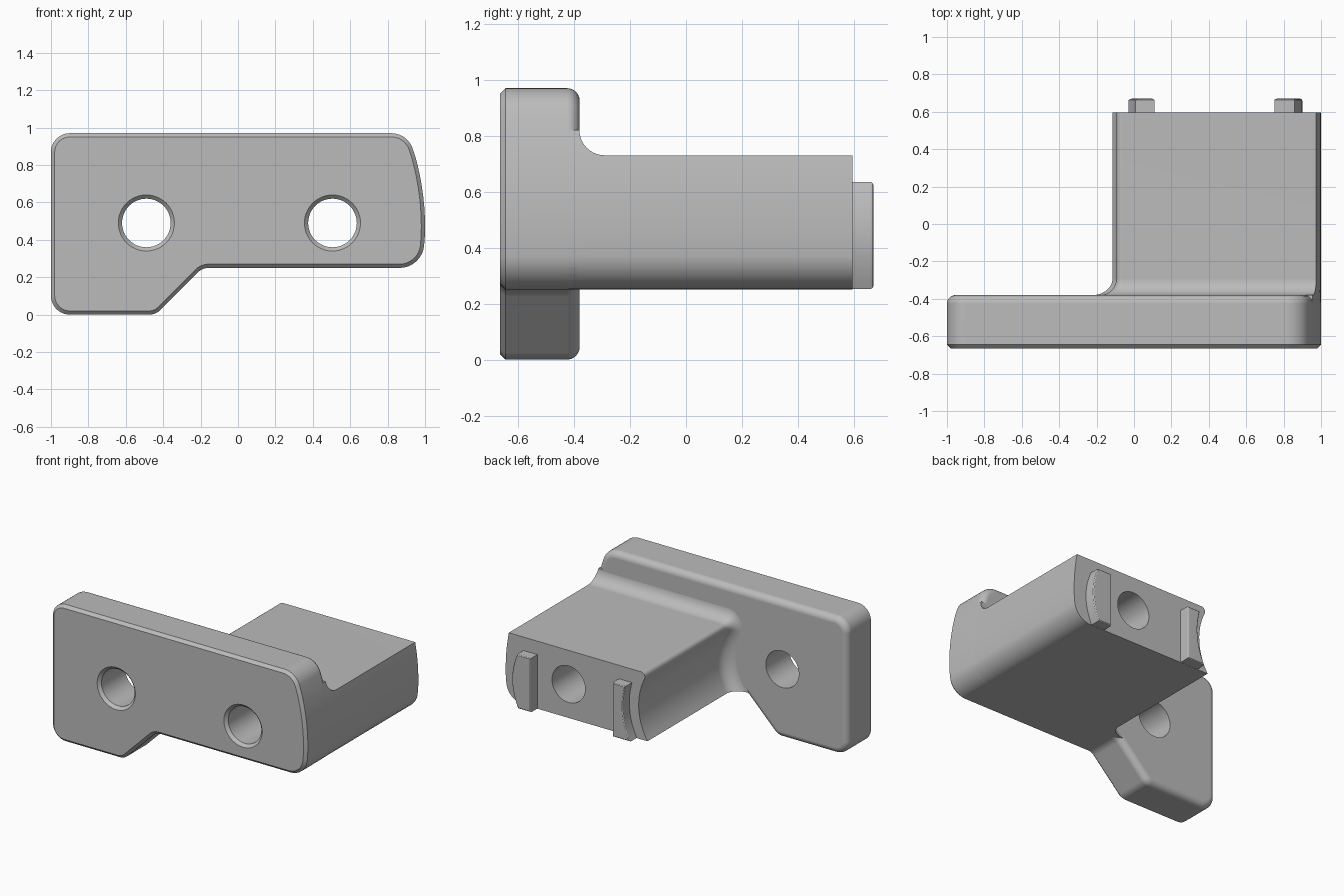
import bpy, bmesh
from math import sin, cos, pi, sqrt, asin, atan2
from mathutils import Vector

cube = bpy.data.objects.get("Cube")
if cube:
    bpy.data.objects.remove(cube, do_unlink=True)

grey = bpy.data.materials.new("plain grey")
grey.use_nodes = True
colour = (0.5, 0.5, 0.5, 1)
grey.diffuse_color = colour
for node in grey.node_tree.nodes:
    if node.type == 'BSDF_PRINCIPLED':
        node.inputs["Base Color"].default_value = colour

FRONT, BACK, END = -0.665, -0.38, 0.595
HOLE, HOLE_R = Vector((-0.49, 0.49)), 0.13
FILLET = 0.09


def spread(a, b, n):
    return [a + (b - a) * i / n for i in range(n + 1)]


def rounded(points, steps=8):
    """Outline in x, z with a radius at each corner."""
    out = []
    for i, (x, z, r) in enumerate(points):
        p = Vector((x, z))
        if r == 0:
            out.append(p)
            continue
        a = (Vector(points[i - 1][:2]) - p).normalized()
        b = (Vector(points[(i + 1) % len(points)][:2]) - p).normalized()
        half = a.angle(b) / 2
        c = p + (a + b).normalized() * r / sin(half)
        t = r * cos(half) / sin(half)
        for f in spread(0, 1, steps):
            out.append(c + (p + a * t - c).lerp(p + b * t - c, f).normalized() * r)
    return out


def loft(name, sections, bevels=()):
    """Skin (y, outline) sections; bevels are (section y, width, segments)."""
    bm = bmesh.new()
    rings = [[bm.verts.new((p[0], y, p[1])) for p in outline] for y, outline in sections]
    n = len(rings[0])
    for lo, hi in zip(rings, rings[1:]):
        for i in range(n):
            bm.faces.new((lo[i], lo[(i + 1) % n], hi[(i + 1) % n], hi[i]))
    bm.faces.new(rings[0])
    bm.faces.new(rings[-1])
    bmesh.ops.recalc_face_normals(bm, faces=bm.faces)
    for y, width, segments in bevels:
        edges = [e for e in bm.edges if all(abs(v.co.y - y) < 1e-5 for v in e.verts)]
        bmesh.ops.bevel(bm, geom=edges, offset=width, segments=segments, profile=0.5,
                        affect='EDGES', clamp_overlap=False)
    mesh = bpy.data.meshes.new(name)
    bm.to_mesh(mesh)
    bm.free()
    mesh.materials.append(grey)
    obj = bpy.data.objects.new(name, mesh)
    bpy.context.collection.objects.link(obj)
    return obj


def activate(obj):
    bpy.ops.object.select_all(action='DESELECT')
    obj.select_set(True)
    bpy.context.view_layer.objects.active = obj


def combine(obj, other, operation):
    activate(obj)
    mod = obj.modifiers.new("combine", 'BOOLEAN')
    mod.operation, mod.object, mod.solver = operation, other, 'EXACT'
    bpy.ops.object.modifier_apply(modifier=mod.name)
    bpy.data.objects.remove(other, do_unlink=True)


def side(z):
    """Bulging right-hand edge shared by plate and block."""
    return 1 - (z - 0.47) ** 2 / 2.72


# Mounting plate: chamfered front edge, rounded back edge
plate_outline = rounded(
    [(-1, 0, 0.1), (-0.44, 0, 0.08), (-0.19, 0.25, 0.08), (0.985, 0.25, 0.13)]
    + [(side(z), z, 0) for z in spread(0.42, 0.84, 8)]
    + [(0.907, 0.97, 0.12), (-1, 0.97, 0.1)])
body = loft("mounting_bracket", [(FRONT, plate_outline), (BACK, plate_outline)],
            [(FRONT, 0.02, 1), (BACK, 0.045, 6)])


# Block: hollowed around the open hole, flaring into the plate by d
def block_outline(d):
    base, corner_r, radius = 0.251, 0.03, 0.445
    centre = Vector((HOLE.x + sqrt((radius + corner_r) ** 2 - 0.21 ** 2), 0.70))
    toward = atan2(0.21, centre.x - HOLE.x)
    corner = [centre + Vector((cos(a), sin(a))) * (corner_r + d)
              for a in spread(pi / 2, pi + toward, 8)]
    r = radius - d
    hollow = [HOLE + Vector((cos(a), sin(a))) * r
              for a in spread(toward, asin((base - HOLE.y) / r), 14)][1:]
    first = (hollow[-1].x, base, 0)
    right = [(side(z) - 0.001, z, 0) for z in spread(0.42, 0.73 + d, 8)]
    return rounded([first, (0.984, base, 0.13)] + right)[1:] + corner + hollow


sections = [(-0.5, block_outline(FILLET))]
for a in spread(0, pi / 2, 10):
    sections.append((BACK - 0.0008 + FILLET * (1 - cos(a)), block_outline(FILLET * (1 - sin(a)))))
sections.append((END, block_outline(0)))
combine(body, loft("block", sections), 'UNION')

# Two screw holes with a front chamfer
for x in (HOLE.x, 0.505):
    def ring(r):
        return [(x + r * cos(a), HOLE.y + r * sin(a)) for a in spread(0, 2 * pi, 48)[:-1]]
    cutter = loft("hole_cutter", [(FRONT - 0.02, ring(HOLE_R + 0.04)),
                                  (FRONT + 0.02, ring(HOLE_R)), (0.9, ring(HOLE_R))])
    combine(body, cutter, 'DIFFERENCE')

# Locating pegs on the end face, each with one curved side
heights = spread(0.252, 0.635, 12)
inner = [(HOLE.x + sqrt(0.518 ** 2 - (z - HOLE.y) ** 2), z) for z in heights]
outer = [(0.9 - 1.2 * (z - 0.45) ** 2, z) for z in heights]
pegs = []
for name, curve, flat in (("inner_peg", inner, 0.11), ("outer_peg", outer, 0.75)):
    outline = curve + [(flat, heights[-1]), (flat, heights[0])]
    pegs.append(loft(name, [(END - 0.03, outline), (0.67, outline)], [(0.67, 0.012, 3)]))

# Smooth curved surfaces, keep hard edges
for obj in [body] + pegs:
    activate(obj)
    bpy.ops.object.shade_smooth_by_angle(angle=0.5)
    mod = obj.modifiers.new("even shading", 'WEIGHTED_NORMAL')
    mod.keep_sharp = True
